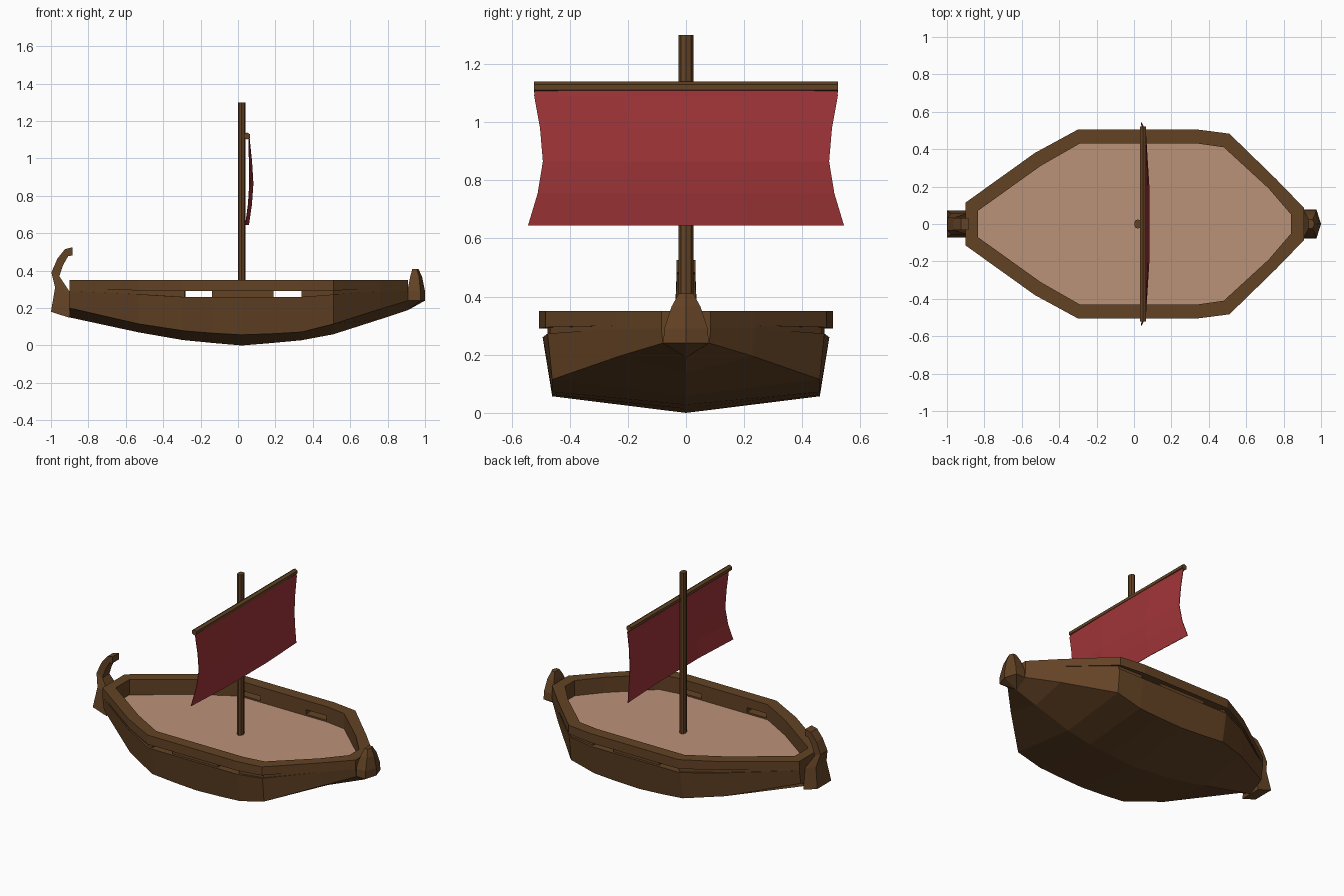
import bpy, bmesh, math

if "Cube" in bpy.data.objects:
    bpy.data.objects.remove(bpy.data.objects["Cube"])


def material(name, rgb):
    m = bpy.data.materials.new(name)
    m.diffuse_color = (*rgb, 1)
    m.use_nodes = True
    m.node_tree.nodes["Principled BSDF"].inputs["Base Color"].default_value = m.diffuse_color
    return m


WOOD = material("dark wood", (0.125, 0.055, 0.018))
PLANK = material("deck wood", (0.50, 0.29, 0.19))
RED = material("red cloth", (0.35, 0.035, 0.04))


def loft(name, rings, mat, caps=True, wrap=False, closed=True):
    """Skin a list of equal point rings; wrap joins the last ring to the first."""
    bm = bmesh.new()
    vs = [[bm.verts.new(p) for p in r] for r in rings]
    n = len(rings[0])
    pairs = list(zip(vs, vs[1:])) + ([(vs[-1], vs[0])] if wrap else [])
    for a, b in pairs:
        for i in range(n if closed else n - 1):
            j = (i + 1) % n
            bm.faces.new((a[i], a[j], b[j], b[i]))
    if caps and not wrap:
        bm.faces.new(vs[0])
        bm.faces.new(vs[-1])
    bmesh.ops.remove_doubles(bm, verts=bm.verts, dist=1e-5)
    bmesh.ops.recalc_face_normals(bm, faces=bm.faces)
    me = bpy.data.meshes.new(name)
    bm.to_mesh(me)
    bm.free()
    ob = bpy.data.objects.new(name, me)
    bpy.context.collection.objects.link(ob)
    me.materials.append(mat)
    return ob


# Hull stations: outer x, outer y, inner x, inner y, chine y, chine z, keel z
ST = [(-.90, .115, -.835, .07, .10, .20, .15),
      (-.53, .38, -.50, .31, .355, .115, .07),
      (-.30, .505, -.29, .43, .46, .08, .03),
      (-.285, .505, -.28, .43, .46, .078, .028),
      (-.14, .505, -.14, .43, .46, .066, .014),
      (.02, .505, .02, .43, .46, .057, .0),
      (.19, .505, .19, .43, .46, .063, .014),
      (.34, .505, .34, .43, .46, .072, .028),
      (.51, .483, .48, .41, .46, .115, .06),
      (.76, .24, .72, .19, .23, .195, .14),
      (.91, .085, .84, .05, .08, .24, .19)]


def fade(x):
    return min(1, max(0, (abs(x) - .34) / .4))


def low(x):
    return .26 + .03 * fade(x)


def high(x):
    return .29 + .01 * fade(x)


def loop(f):
    half = [f(s) for s in ST]
    return half + [(x, -y, z) for x, y, z in reversed(half)]


# Hull shell from keel to the underside of the oar ports
loft("hull", [
    loop(lambda s: (s[0], 0, s[6])),
    loop(lambda s: (s[0], s[4], s[5])),
    loop(lambda s: (s[0], s[1] - .012 * (1 - fade(s[0])), low(s[0]))),
    loop(lambda s: (s[2], s[3], low(s[0]))),
    loop(lambda s: (s[2], s[3], .24))], WOOD, caps=False)

# Deck
loft("deck", [loop(lambda s: (s[2], s[3] + .005, .235)),
              loop(lambda s: (s[2], s[3] + .005, .25))], PLANK)

# Top rail
loft("rail", [
    loop(lambda s: (s[0], s[1], high(s[0]))),
    loop(lambda s: (s[0], s[1], .35)),
    loop(lambda s: (s[2], s[3], .35)),
    loop(lambda s: (s[2], s[3], high(s[0])))], WOOD, wrap=True)


# Recessed band between hull and rail, left open at the oar ports
def band_section(i, side):
    x, y, xi, yi = ST[i][:4]
    y -= .028 * (1 - fade(x))
    return [(x, y * side, low(x)), (x, y * side, high(x)),
            (xi, yi * side, high(x)), (xi, yi * side, low(x))]


def band(name, steps):
    loft(name, [band_section(i, s) for i, s in steps], WOOD)


band("stern_band", [(i, -1) for i in (3, 2, 1, 0)] + [(i, 1) for i in range(4)])
band("bow_band", [(i, 1) for i in (7, 8, 9, 10)] + [(i, -1) for i in (10, 9, 8, 7)])
for side, label in ((1, "back"), (-1, "front")):
    band(label + "_middle_band", [(i, side) for i in (4, 5, 6)])


# Bow post: rings of back x, shoulder x, tip x, half width, z
def bow_ring(xb, xs, xt, w, z):
    return [(xb, w, z), (xs, w, z), (xt, 0, z), (xs, -w, z), (xb, -w, z)]


keel_ring = [(.90, 0, .188), (.91, 0, .19), (1, 0, .24), (.91, 0, .19), (.90, 0, .188)]
loft("bow_post", [keel_ring,
                  bow_ring(.90, .975, 1.0, .078, .24),
                  bow_ring(.905, .975, 1.0, .075, .29),
                  bow_ring(.92, .968, .985, .05, .365),
                  bow_ring(.932, .955, .965, .025, .41)], WOOD)

# Curled stern post: outer x, z, inner x, z, half width
CURL = [(-1.0, .18, -.90, .148, .072), (-.978, .31, -.895, .28, .055),
        (-.998, .39, -.955, .37, .036), (-.965, .465, -.935, .43, .033),
        (-.925, .515, -.908, .477, .033), (-.885, .525, -.885, .482, .033)]
loft("stern_post", [[(a, w, b), (a, -w, b), (c, -w, d), (c, w, d)]
                    for a, b, c, d, w in CURL], WOOD)


# Mast and yard
def pole(name, sides, r, length, loc, rot=(0, 0, 0)):
    bpy.ops.mesh.primitive_cylinder_add(vertices=sides, radius=r, depth=length,
                                        location=loc, rotation=rot)
    ob = bpy.context.object
    ob.name = name
    ob.data.materials.append(WOOD)
    return ob


pole("mast", 8, .025, 1.06, (.02, 0, .77)).scale.x = .76
pole("yard", 6, .019, 1.045, (.048, 0, 1.12), (math.pi / 2, 0, 0))

# Billowing sail: z, half width, edge x, centre x
SAIL = [(1.125, .52, .055, .06), (1.09, .522, .058, .063), (.98, .502, .06, .076),
        (.865, .492, .062, .084), (.755, .51, .055, .076), (.645, .543, .04, .06)]
sail = loft("sail", [[(xe + (xc - xe) * (1 - t * t), w * t, z) for t in (-1, -.4, .4, 1)]
                     for z, w, xe, xc in SAIL], RED, caps=False, closed=False)
solid = sail.modifiers.new("thickness", 'SOLIDIFY')
solid.thickness = .004
solid.offset = 0
